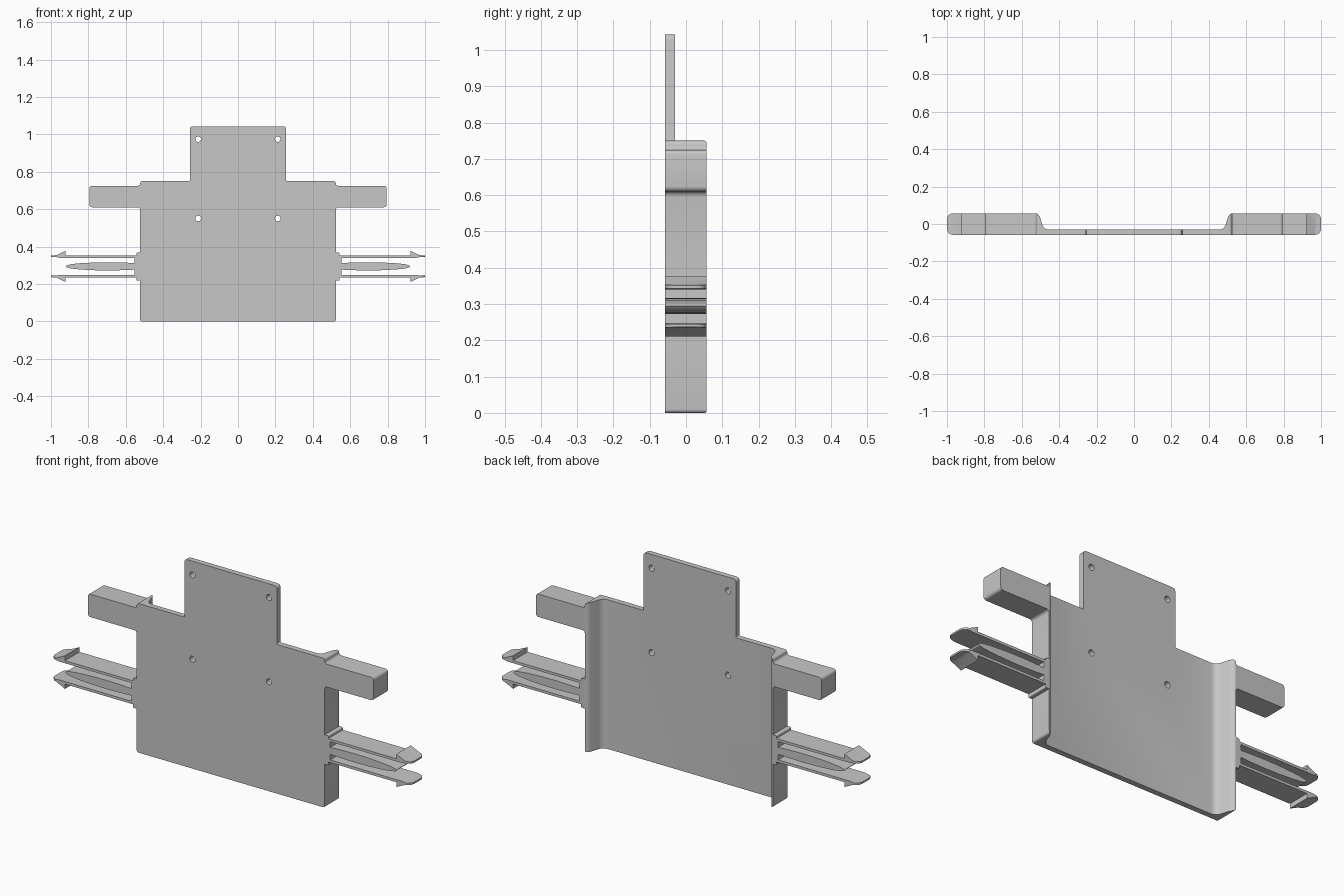
import bpy, bmesh, math
from mathutils import Vector

if "Cube" in bpy.data.objects:
    bpy.data.objects.remove(bpy.data.objects["Cube"])

FRONT, BACK = -0.058, 0.057
GREY = (0.57, 0.57, 0.57, 1)

grey = bpy.data.materials.new("plain grey")
grey.use_nodes = True
grey.diffuse_color = GREY
grey.node_tree.nodes["Principled BSDF"].inputs["Base Color"].default_value = GREY


def rounded(corners, steps=5):
    """Replace each square (a, b, radius) corner of a closed outline by an arc."""
    out = []
    for i, (a, b, r) in enumerate(corners):
        p = Vector((a, b))
        if r == 0:
            out.append(p)
            continue
        before = (Vector(corners[i - 1][:2]) - p).normalized() * r
        after = (Vector(corners[(i + 1) % len(corners)][:2]) - p).normalized() * r
        for k in range(steps + 1):
            t = k / steps * math.pi / 2
            out.append(p + before * (1 - math.sin(t)) + after * (1 - math.cos(t)))
    return out


def extrude(name, outline, low, high, axis):
    """Solid from a 2D outline: axis 'y' takes (x, z), axis 'z' takes (x, y)."""
    bm = bmesh.new()
    place = (lambda p, d: (p[0], d, p[1])) if axis == "y" else (lambda p, d: (p[0], p[1], d))
    face = bm.faces.new([bm.verts.new(place(p, low)) for p in outline])
    grown = bmesh.ops.extrude_face_region(bm, geom=[face])["geom"]
    move = Vector(place((0, 0), high - low))
    bmesh.ops.translate(bm, vec=move, verts=[g for g in grown if isinstance(g, bmesh.types.BMVert)])
    bmesh.ops.recalc_face_normals(bm, faces=bm.faces)
    mesh = bpy.data.meshes.new(name)
    bm.to_mesh(mesh)
    bm.free()
    mesh.materials.append(grey)
    obj = bpy.data.objects.new(name, mesh)
    bpy.context.collection.objects.link(obj)
    return obj


def boolean(obj, tool, operation):
    mod = obj.modifiers.new(tool.name, "BOOLEAN")
    mod.operation, mod.object, mod.solver = operation, tool, "EXACT"
    bpy.context.view_layer.objects.active = obj
    bpy.context.view_layer.update()
    bpy.ops.object.modifier_apply(modifier=mod.name)
    bpy.data.objects.remove(tool)


def smooth(obj):
    bpy.ops.object.select_all(action="DESELECT")
    obj.select_set(True)
    bpy.context.view_layer.objects.active = obj
    bpy.ops.object.shade_smooth_by_angle(angle=math.radians(30))


# Body with top tab, side arms and clip bases as one mirrored outline
half = [(0.257, 1.043, 0.015), (0.257, 0.75, 0.005), (0.523, 0.75, 0.012),
        (0.523, 0.725, 0.012), (0.795, 0.725, 0.014), (0.795, 0.61, 0.014),
        (0.523, 0.61, 0.014), (0.523, 0.367, 0), (0.543, 0.367, 0.005),
        (0.543, 0.353, 0), (0.553, 0.353, 0), (0.553, 0.235, 0),
        (0.543, 0.235, 0), (0.543, 0.218, 0.005), (0.523, 0.218, 0), (0.523, 0, 0.01)]
body = extrude("body_plate", rounded(half + [(-x, z, r) for x, z, r in reversed(half)]),
               FRONT, BACK, "y")

# Hollow the back, leaving a thin plate between curved side walls
curve = [(0.522, 0.08), (0.522, 0.057), (0.511, 0.051), (0.503, 0.038), (0.49, -0.004),
         (0.483, -0.018), (0.472, -0.027), (0.457, -0.03)]
trough = extrude("trough_cutter", curve + [(-x, y) for x, y in reversed(curve)], -0.1, 1.2, "z")
boolean(body, trough, "DIFFERENCE")

# Four screw holes
for x in (-0.213, 0.213):
    for z in (0.55, 0.974):
        ring = [(x + 0.015 * math.cos(k * math.tau / 24), z + 0.015 * math.sin(k * math.tau / 24))
                for k in range(24)]
        boolean(body, extrude("hole_cutter", ring, -0.2, 0.2, "y"), "DIFFERENCE")
smooth(body)

# Side clips: two barbed prongs around a tapered blade
MID = 0.294
prong = [(0.545, 0.046), (0.955, 0.046), (0.97, 0.049), (1.02, 0.049), (1.02, 0.056),
         (0.97, 0.06), (0.922, 0.083), (0.922, 0.059), (0.545, 0.059)]
blade = [(0.545, 0.017), (0.6, 0.02), (0.68, 0.022), (0.76, 0.021), (0.84, 0.017),
         (0.89, 0.012), (0.915, 0.006)]
tip = [(0.5, FRONT, 0), (1, FRONT, 0.032), (1, BACK, 0.032), (0.5, BACK, 0)]
for side, label in ((1, "left"), (-1, "right")):
    for up, level in ((1, "upper"), (-1, "lower")):
        clip = extrude(f"{label}_{level}_prong", [(side * x, MID + up * h) for x, h in prong],
                       FRONT - 0.01, BACK + 0.01, "y")
        limit = extrude("tip_cutter", [(side * p.x, p.y) for p in rounded(tip)], 0.1, 0.5, "z")
        boolean(clip, limit, "INTERSECT")
        smooth(clip)
    lens = [(x, MID + h) for x, h in blade] + [(0.921, MID)] + [(x, MID - h) for x, h in reversed(blade)]
    smooth(extrude(f"{label}_blade", [(side * x, z) for x, z in lens], FRONT, BACK, "y"))
